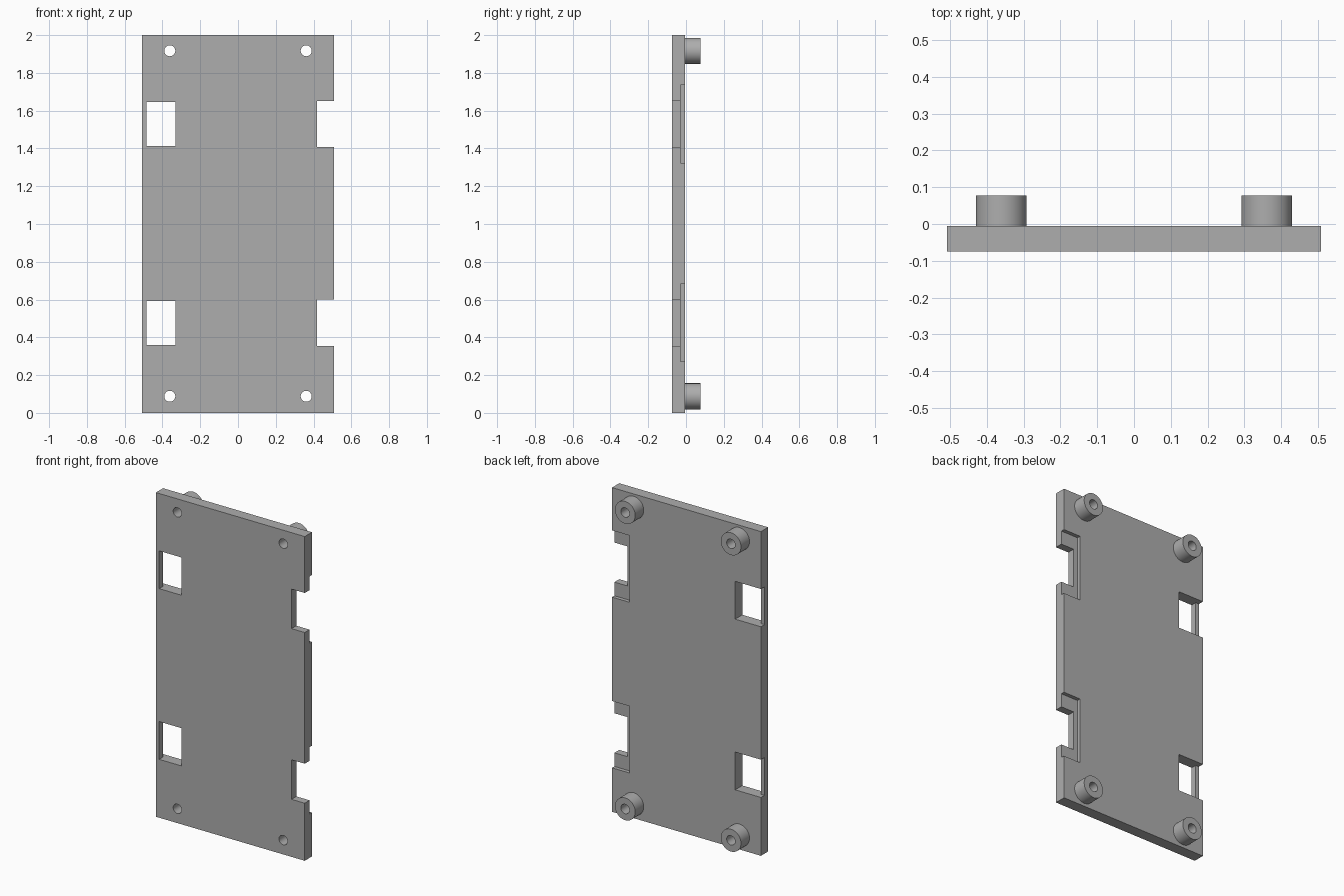
import bpy
from math import radians

cube = bpy.data.objects.get("Cube")
if cube:
    bpy.data.objects.remove(cube, do_unlink=True)

grey = bpy.data.materials.new("plain grey")
grey.use_nodes = True
colour = (0.42, 0.42, 0.42, 1)
grey.diffuse_color = colour
grey.node_tree.nodes["Principled BSDF"].inputs["Base Color"].default_value = colour

FRONT, BACK, BOSS_END = -0.075, -0.005, 0.078
HALF_WIDTH, HEIGHT = 0.508, 2.0
OUT = 0.1  # overshoot of cutters beyond the plate


def box(name, x, y, z):
    """Box given by its (low, high) range on each axis."""
    ranges = (x, y, z)
    bpy.ops.mesh.primitive_cube_add(size=1, location=[(a + b) / 2 for a, b in ranges])
    ob = bpy.context.object
    ob.name = name
    ob.scale = [b - a for a, b in ranges]
    bpy.ops.object.transform_apply(location=True, rotation=True, scale=True)
    ob.data.materials.append(grey)
    return ob


def rod(name, x, z, radius, y0, y1):
    """Cylinder running along y."""
    bpy.ops.mesh.primitive_cylinder_add(vertices=48, radius=radius, depth=y1 - y0,
                                        location=(x, (y0 + y1) / 2, z),
                                        rotation=(radians(90), 0, 0))
    ob = bpy.context.object
    ob.name = name
    bpy.ops.object.transform_apply(location=True, rotation=True, scale=True)
    ob.data.materials.append(grey)
    return ob


def cut(target, cutter):
    """Subtract the cutter and delete it."""
    bpy.context.view_layer.objects.active = target
    mod = target.modifiers.new("cut", "BOOLEAN")
    mod.operation = "DIFFERENCE"
    mod.solver = "EXACT"
    mod.object = cutter
    bpy.ops.object.modifier_apply(modifier=mod.name)
    bpy.data.objects.remove(cutter, do_unlink=True)


def smooth(ob):
    bpy.ops.object.select_all(action="DESELECT")
    ob.select_set(True)
    bpy.context.view_layer.objects.active = ob
    bpy.ops.object.shade_smooth_by_angle(angle=radians(30))


# Mounting plate
plate = box("mounting_plate", (-HALF_WIDTH, HALF_WIDTH), (FRONT, BACK), (0, HEIGHT))

for z in (0.477, 1.53):
    # Right window, with the thin outer wall lowered from the back
    window = (z - 0.117, z + 0.116)
    cut(plate, box("window_cutter", (-0.485, -0.332), (FRONT - OUT, BACK + OUT), window))
    cut(plate, box("wall_cutter", (-HALF_WIDTH - OUT, -0.332), (-0.04, BACK + OUT), window))
    # Left edge notch, with a larger shallow recess behind it
    cut(plate, box("notch_cutter", (0.418, HALF_WIDTH + OUT), (FRONT - OUT, BACK + OUT),
                   (z - 0.122, z + 0.122)))
    cut(plate, box("recess_cutter", (0.39, HALF_WIDTH + OUT), (-0.028, BACK + OUT),
                   (z - 0.206, z + 0.206)))

# Corner bosses with through holes
for level, z in (("lower", 0.088), ("upper", 1.917)):
    for side, x in (("right", -0.361), ("left", 0.361)):
        boss = rod(f"{level}_{side}_boss", x, z, 0.069, BACK, BOSS_END)
        for part in (boss, plate):
            cut(part, rod("hole_cutter", x, z, 0.029, FRONT - OUT, BOSS_END + OUT))
        smooth(boss)

smooth(plate)
